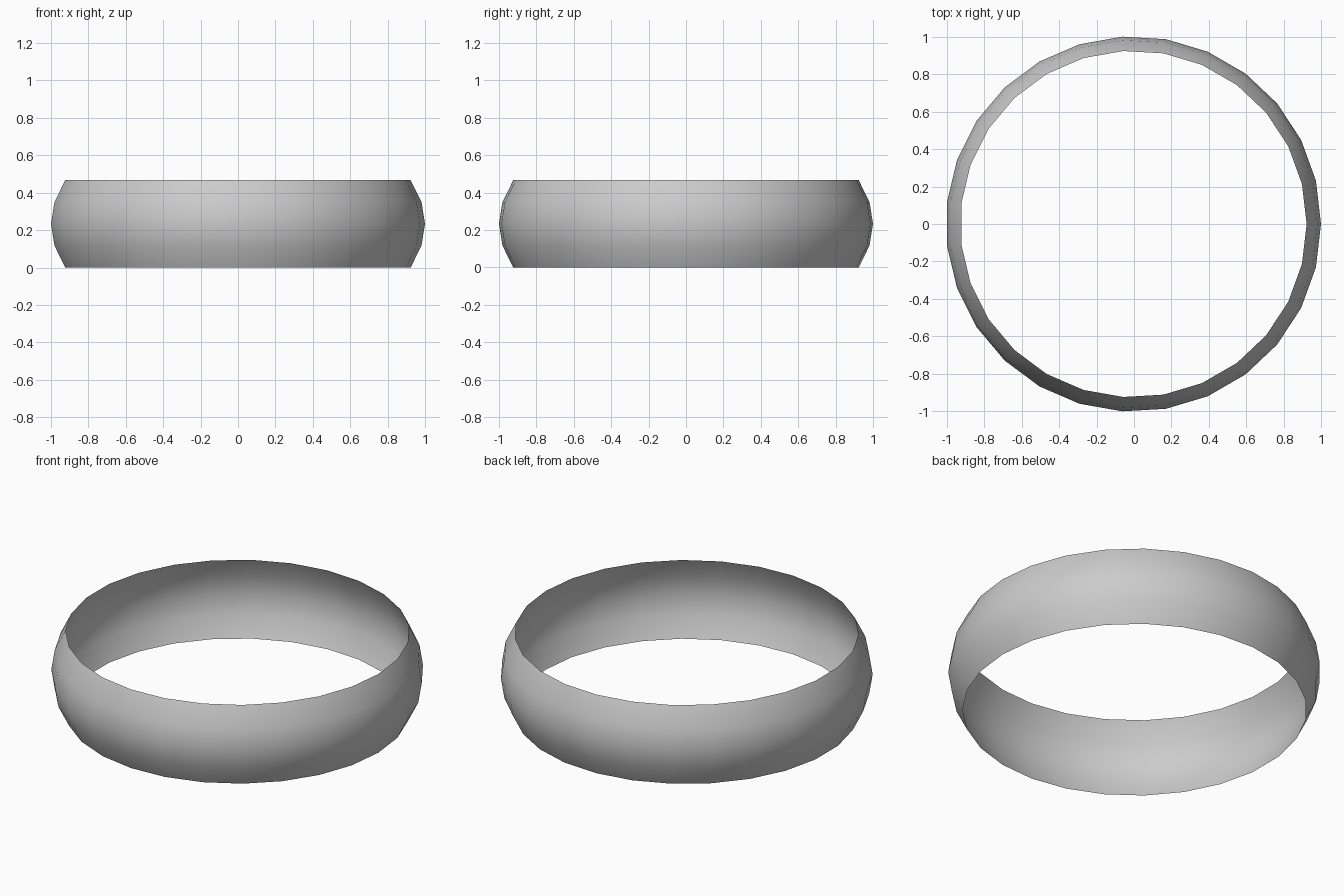
import bpy, bmesh
from math import cos, sin, pi

if "Cube" in bpy.data.objects:
    bpy.data.objects.remove(bpy.data.objects["Cube"])

SIDES = 27
# bulging band profile: (radius, height)
PROFILE = [(0.925, 0.0), (0.983, 0.117), (1.0017, 0.2335), (0.983, 0.35), (0.925, 0.467)]
X_SHIFT = -0.0034  # odd side count: recentre the bounds

# open ring, revolved from the profile
bm = bmesh.new()
rings = [[bm.verts.new((r * cos(2 * pi * i / SIDES) + X_SHIFT, r * sin(2 * pi * i / SIDES), z))
          for i in range(SIDES)] for r, z in PROFILE]
for low, high in zip(rings, rings[1:]):
    for i in range(SIDES):
        j = (i + 1) % SIDES
        bm.faces.new((low[i], low[j], high[j], high[i])).smooth = True

mesh = bpy.data.meshes.new("ring_band")
bm.to_mesh(mesh)
bm.free()
bpy.context.collection.objects.link(bpy.data.objects.new("ring_band", mesh))
